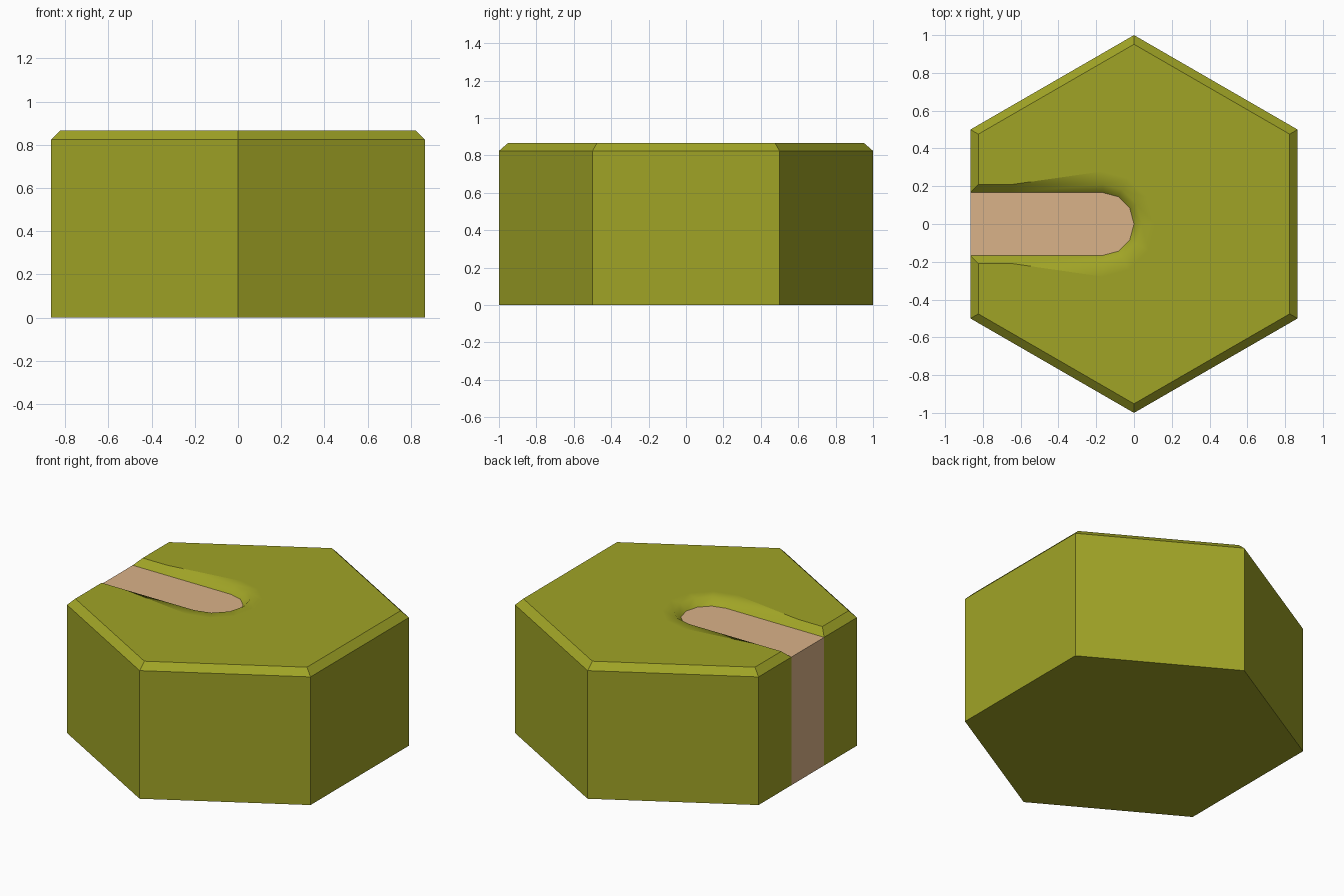
import bpy, bmesh, math

if "Cube" in bpy.data.objects:
    bpy.data.objects.remove(bpy.data.objects["Cube"])

H = math.sqrt(3) / 2          # hexagon apothem, also the tile height
LOW, TOP, C = 0.824, 0.866, 0.042   # shoulder height, top height, bevel inset
W = 1 / 6                     # half width of the sunken path


def material(name, rgb):
    m = bpy.data.materials.new(name)
    m.diffuse_color = (*rgb, 1)
    m.use_nodes = True
    m.node_tree.nodes["Principled BSDF"].inputs["Base Color"].default_value = m.diffuse_color
    return m


olive = material("olive ground", (0.352, 0.371, 0.0194))
tan = material("tan path", (0.70, 0.445, 0.246))


def hexagon(apothem):
    r = apothem / H
    return [(r * math.cos(math.radians(a)), r * math.sin(math.radians(a)))
            for a in (210, 270, 330, 30, 90, 150)]


def slot(offset, start_x, widen=0.0):
    """Round-ended path outline, from the left side at +y round to -y."""
    r = W + offset
    pts = [(start_x, r), (-0.65, r)]
    for i in range(7):
        a = math.radians(90 - 30 * i)
        pts.append((-W + (r + widen) * math.cos(a), (r + widen) * math.sin(a)))
    return pts + [(-0.65, -r), (start_x, -r)]


bm = bmesh.new()


def verts(points, z):
    return [bm.verts.new((x, y, z)) for x, y in points]


def face(vs, mat=0, smooth=False):
    f = bm.faces.new(vs)
    f.material_index = mat
    f.smooth = smooth
    return f


# outlines
low_hex = verts(hexagon(H), LOW)
low_slot = verts(slot(0, -H), LOW)
top_hex = verts(hexagon(H - C), TOP)
top_slot = verts(slot(C, -H + C), TOP)
fade = verts(slot(C, -H + C, 0.07)[2:-2], TOP)   # outer limit of the soft shoulder
base_hex = verts(hexagon(H), 0)
base_slot = verts([(-H, W), (-H, -W)], 0)

# path floor
face(low_slot[::-1], 1)

# bevelled rim and soft groove walls
low, top = low_hex + low_slot, top_hex + top_slot
n = len(low)
for i in range(n):
    j = (i + 1) % n
    if i != n - 1:
        face([low[i], low[j], top[j], top[i]], 0, i >= 6)
face([low[n - 1], low[0], top[0], top[n - 1]])

# soft shoulder around the path, then the flat top
outer = [top_slot[1]] + fade + [top_slot[-2]]
inner = top_slot[1:-1]
for i in range(len(inner) - 1):
    quad = [inner[i], inner[i + 1], outer[i + 1], outer[i]]
    face(list(dict.fromkeys(quad)), 0, True)
face(top_hex + [top_slot[0]] + outer + [top_slot[-1]])

# side walls, with the path running down the left side
ring_low = low_hex + [low_slot[0], low_slot[-1]]
ring_base = base_hex + base_slot
for i in range(8):
    j = (i + 1) % 8
    face([ring_base[i], ring_base[j], ring_low[j], ring_low[i]], 1 if i == 6 else 0)
face(ring_base[::-1])

bmesh.ops.recalc_face_normals(bm, faces=bm.faces[:])

# crisp edges everywhere except the rim of the groove near its round end
for e in bm.edges:
    e.smooth = all(f.smooth for f in e.link_faces) or len(set(
        round(f.normal.z, 3) for f in e.link_faces)) == 1 and e.calc_face_angle(0) < 0.1
bmesh.ops.triangulate(bm, faces=[f for f in bm.faces if len(f.verts) > 8])

mesh = bpy.data.meshes.new("hex_tile")
bm.to_mesh(mesh)
bm.free()
mesh.materials.append(olive)
mesh.materials.append(tan)
bpy.context.collection.objects.link(bpy.data.objects.new("hex_tile", mesh))
